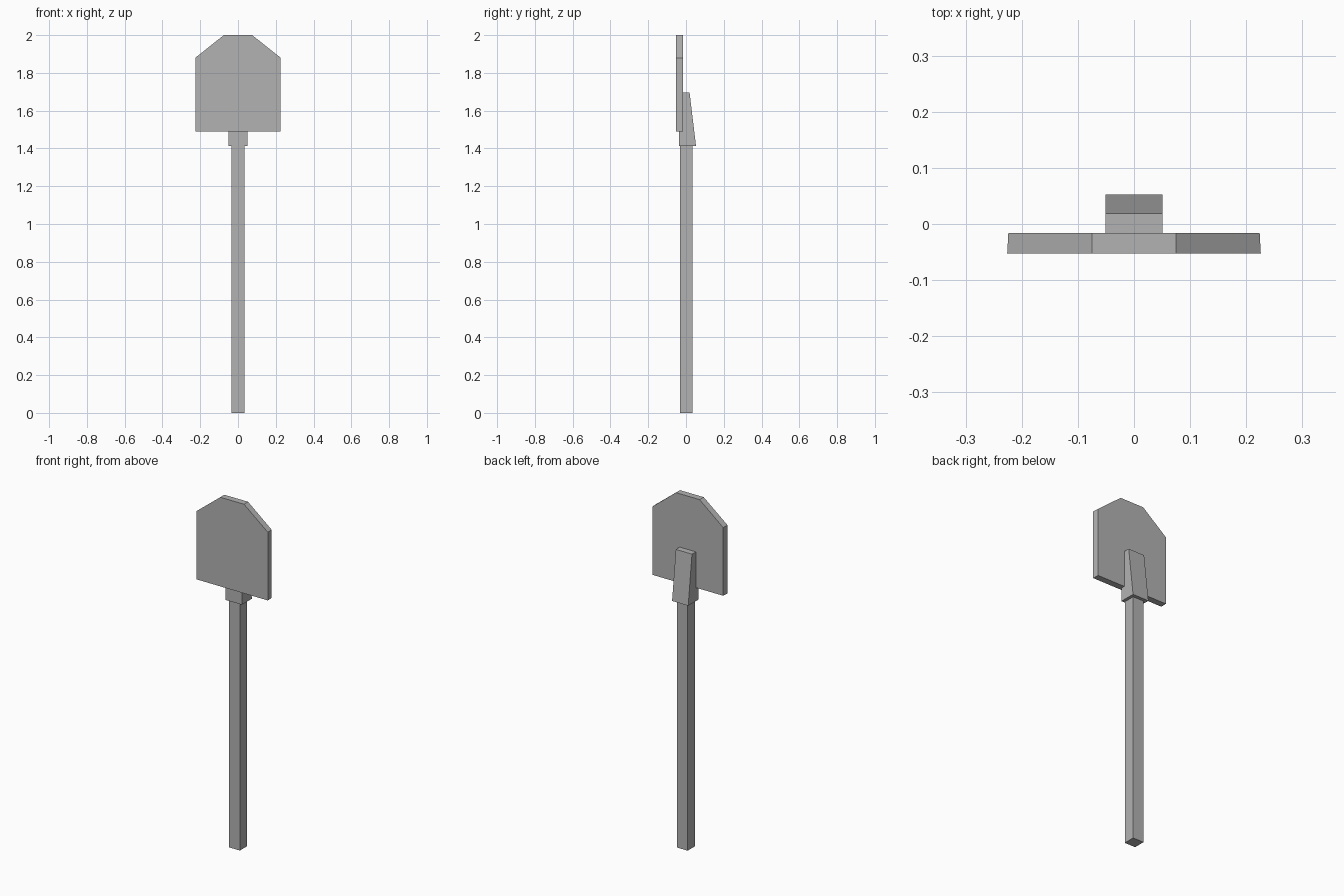
import bpy
import bmesh

cube = bpy.data.objects.get("Cube")
if cube:
    bpy.data.objects.remove(cube, do_unlink=True)

# Single flat grey
grey = bpy.data.materials.new("plain grey")
grey.use_nodes = True
colour = (0.45, 0.45, 0.45, 1)
grey.diffuse_color = colour
grey.node_tree.nodes["Principled BSDF"].inputs["Base Color"].default_value = colour


def loft(name, start, end):
    """Solid between two matching outlines, capped at both ends."""
    bm = bmesh.new()
    a = [bm.verts.new(p) for p in start]
    b = [bm.verts.new(p) for p in end]
    bm.faces.new(a)
    bm.faces.new(b)
    for i in range(len(a)):
        j = (i + 1) % len(a)
        bm.faces.new((a[i], a[j], b[j], b[i]))
    bmesh.ops.recalc_face_normals(bm, faces=bm.faces)
    mesh = bpy.data.meshes.new(name)
    bm.to_mesh(mesh)
    bm.free()
    mesh.materials.append(grey)
    obj = bpy.data.objects.new(name, mesh)
    bpy.context.collection.objects.link(obj)
    return obj


def rectangle(half_x, front, back, z):
    return [(-half_x, front, z), (half_x, front, z),
            (half_x, back, z), (-half_x, back, z)]


def blade_outline(half_x, y):
    right = [(half_x, 1.49), (half_x, 1.88), (0.075, 2.0)]
    left = [(-x, z) for x, z in reversed(right)]
    return [(x, y, z) for x, z in right + left]


# Square handle
loft("handle", rectangle(0.034, -0.032, 0.034, 0),
     rectangle(0.034, -0.032, 0.034, 1.42))

# Wedge socket, tapering towards the blade on its back
loft("socket", rectangle(0.051, -0.038, 0.053, 1.413),
     rectangle(0.051, -0.038, 0.019, 1.695))

# Flat blade with clipped top corners, slightly wider at the front
loft("blade", blade_outline(0.226, -0.053), blade_outline(0.224, -0.016))
